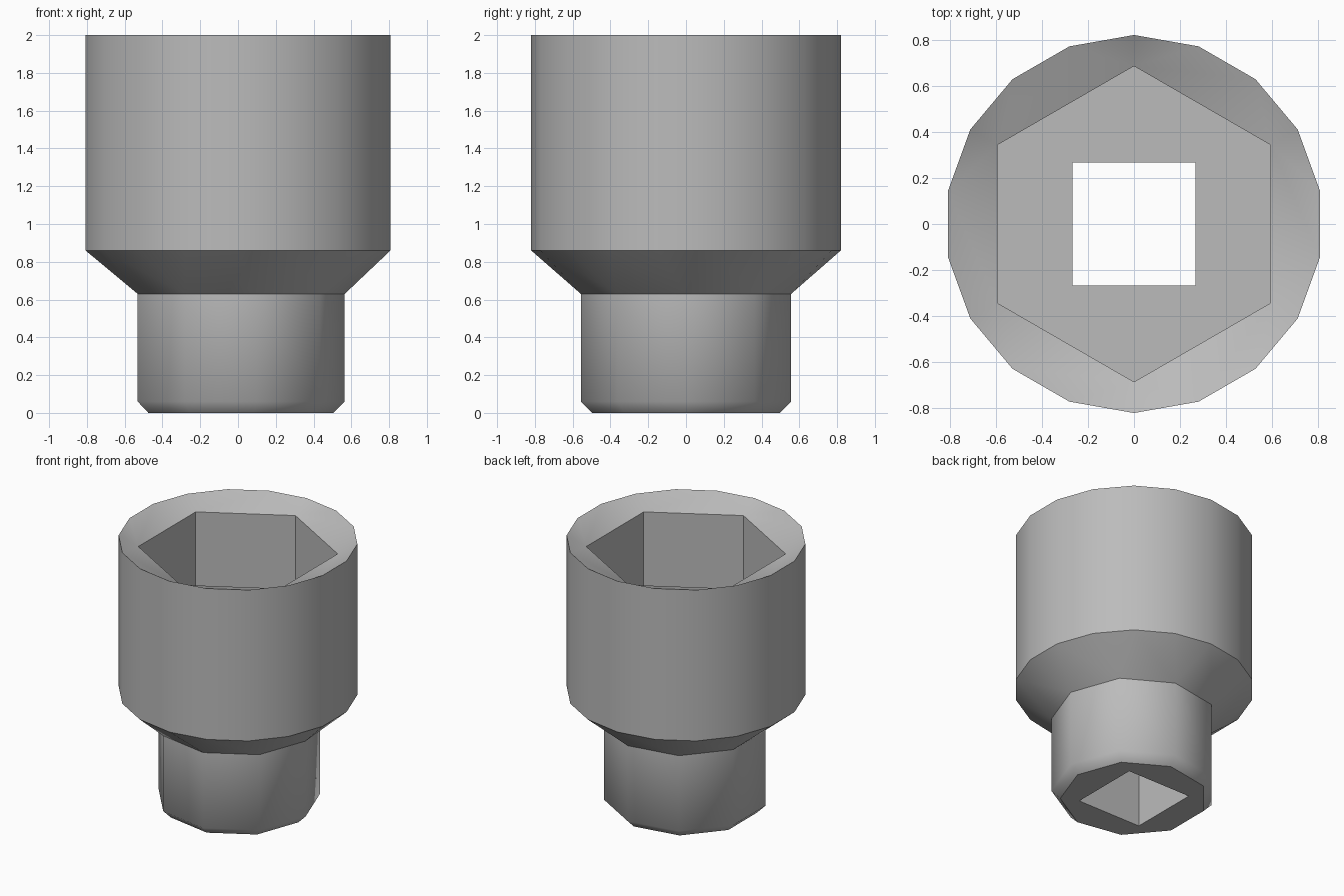
import bpy, bmesh
from math import cos, sin, radians, sqrt

if "Cube" in bpy.data.objects:
    bpy.data.objects.remove(bpy.data.objects["Cube"], do_unlink=True)

NECK_TOP, BODY_BASE, HEX_FLOOR = 0.63, 0.86, 0.86
bm = bmesh.new()


def ring(sides, radius, z, start):
    """Regular polygon as a list of (angle, vertex)."""
    angles = [start + 360 * i / sides for i in range(sides)]
    return [(a, bm.verts.new((radius * cos(radians(a)), radius * sin(radians(a)), z)))
            for a in angles]


def bridge(coarse, fine):
    """Join each fine edge to its nearest coarse vertex, or to both if tied."""
    step = 360 / len(fine)
    for i, (angle, vert) in enumerate(fine):
        after = fine[(i + 1) % len(fine)][1]
        middle = angle + step / 2
        # signed angle from the middle of the edge to every coarse vertex
        offsets = [((a - middle + 180) % 360 - 180, v) for a, v in coarse]
        nearest = min(abs(d) for d, v in offsets)
        tied = sorted([p for p in offsets if abs(p[0]) < nearest + 0.01],
                      key=lambda p: -p[0])
        bm.faces.new([vert, after] + [v for d, v in tied])


def fill_between(*rings):
    """Flat face with a hole."""
    edges = []
    for r in rings:
        for i in range(len(r)):
            pair = (r[i][1], r[(i + 1) % len(r)][1])
            edges.append(bm.edges.get(pair) or bm.edges.new(pair))
    bmesh.ops.triangle_fill(bm, edges=edges, use_beauty=True, use_dissolve=False)


# Neck with a chamfered foot
foot = ring(9, 0.505, 0, 0)
chamfer = ring(9, 0.565, 0.06, 0)
neck = ring(9, 0.565, NECK_TOP, 0)
# Wide body
body_low = ring(18, 0.82, BODY_BASE, 10)
body_top = ring(18, 0.82, 2, 10)
# Hexagonal recess and square drive hole
hex_top = ring(6, 0.685, 1.92, 30)
hex_low = ring(6, 0.685, HEX_FLOOR, 30)
drive_top = ring(4, 0.266 * sqrt(2), HEX_FLOOR, 45)
drive_low = ring(4, 0.266 * sqrt(2), 0, 45)

for coarse, fine in ((foot, chamfer), (chamfer, neck), (neck, body_low),
                     (body_low, body_top), (hex_top, body_top),
                     (hex_top, hex_low), (drive_top, drive_low)):
    bridge(coarse, fine)
fill_between(hex_low, drive_top)
fill_between(foot, drive_low)
bmesh.ops.recalc_face_normals(bm, faces=bm.faces)

# Smooth walls, with sharp shoulders and corners
for face in bm.faces:
    face.smooth = True
for edge in bm.edges:
    shoulder = any(all(abs(v.co.z - z) < 0.001 for v in edge.verts)
                   for z in (0, NECK_TOP, BODY_BASE))
    if shoulder or edge.calc_face_angle(0) > radians(50):
        edge.smooth = False

mesh = bpy.data.meshes.new("socket")
bm.to_mesh(mesh)
bm.free()
socket = bpy.data.objects.new("socket", mesh)
bpy.context.collection.objects.link(socket)

# Plain steel grey
steel = bpy.data.materials.new("steel grey")
steel.use_nodes = True
colour = (0.5, 0.5, 0.5, 1)
steel.diffuse_color = colour
steel.node_tree.nodes["Principled BSDF"].inputs["Base Color"].default_value = colour
mesh.materials.append(steel)
